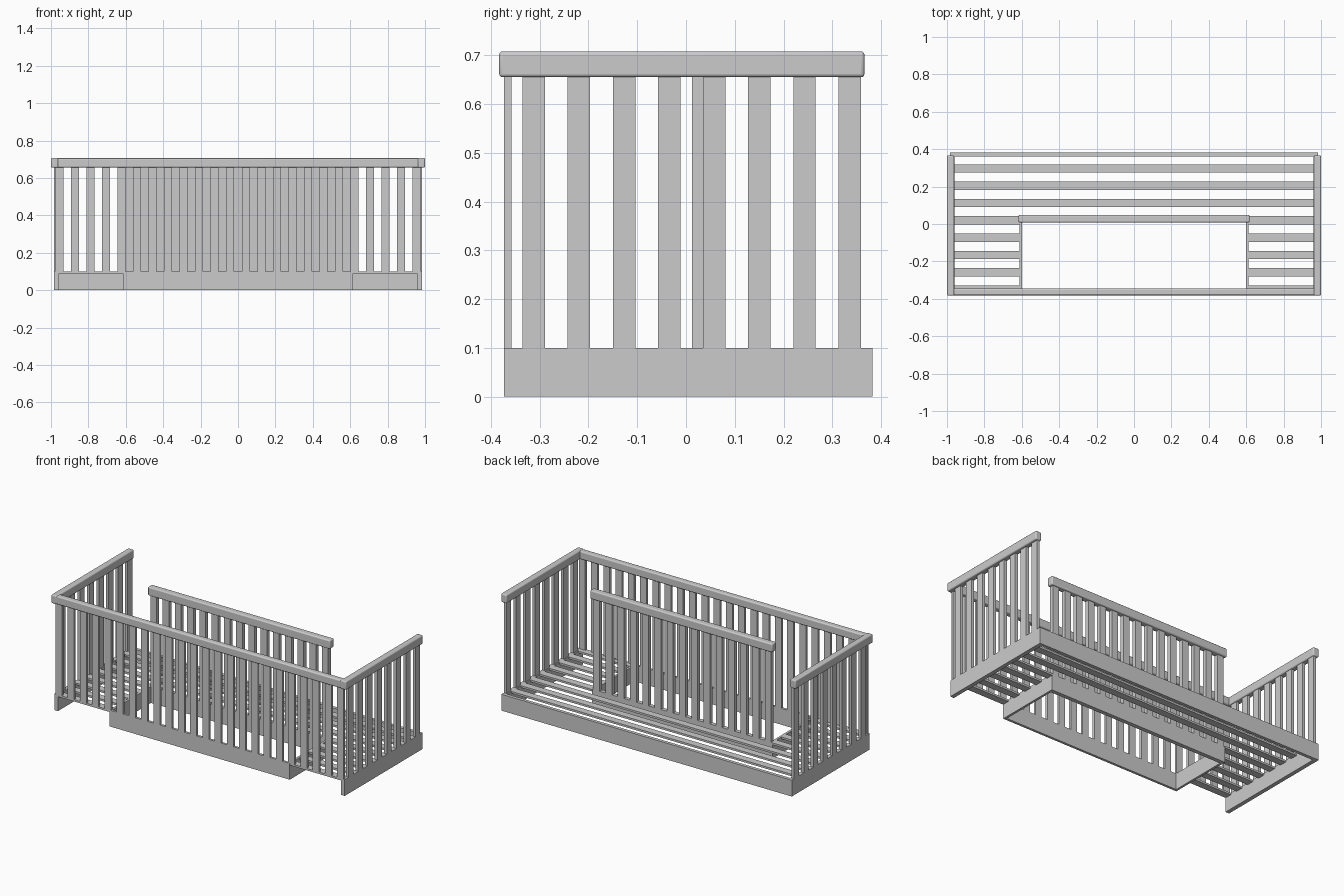
import bpy, bmesh

if "Cube" in bpy.data.objects:
    bpy.data.objects.remove(bpy.data.objects["Cube"])


def boxes(name, spans, bevel=0.0):
    """One object from a list of boxes ((x0, x1), (y0, y1), (z0, z1))."""
    bm = bmesh.new()
    for span in spans:
        verts = bmesh.ops.create_cube(bm, size=1)["verts"]
        for v in verts:
            for a in range(3):
                lo, hi = span[a]
                v.co[a] = (lo + hi) / 2 + v.co[a] * (hi - lo)
    mesh = bpy.data.meshes.new(name)
    bm.to_mesh(mesh)
    bm.free()
    obj = bpy.data.objects.new(name, mesh)
    bpy.context.collection.objects.link(obj)
    if bevel:
        mod = obj.modifiers.new("rounded_edges", "BEVEL")
        mod.width = bevel
        mod.segments = 3
        bpy.context.view_layer.objects.active = obj
        obj.select_set(True)
        bpy.ops.object.shade_smooth_by_angle()
        obj.select_set(False)
    return obj


def around(c, w):
    return (c - w / 2, c + w / 2)


SKIRT = (0, 0.1)
POST = (0.1, 0.66)
RAIL = (0.655, 0.708)
STEP = 0.0831

# Skirt boards: back, both ends, and the frame round the floor opening
boxes("back_skirt", [((-0.985, 0.985), (0.362, 0.382), SKIRT)])
boxes("opening_front_board", [((-0.612, 0.612), (-0.373, -0.358), SKIRT)])
boxes("opening_back_board", [((-0.612, 0.612), (0.012, 0.037), SKIRT)])

# Floor slats: full length at the back, short beside the opening
slat_y = [0.297 - 0.0925 * i for i in range(8)]
boxes("long_floor_slats", [((-0.965, 0.965), around(y, 0.044), (0.088, 0.1)) for y in slat_y[:3]])

# Front balusters and handrail
boxes("front_balusters", [(around((i - 11.5) * STEP, 0.043), (-0.373, -0.358), POST) for i in range(24)])
boxes("front_handrail", [((-0.998, 0.998), (-0.381, -0.345), (0.656, 0.706))], 0.007)

# Inner balusters and handrail behind the opening
boxes("inner_balusters", [(around((i - 7) * STEP, 0.043), (0.012, 0.037), POST) for i in range(15)])
boxes("inner_handrail", [((-0.618, 0.618), (0.008, 0.048), RAIL)], 0.007)

# Parts repeated on both ends
for side, s in (("left", -1), ("right", 1)):
    def sx(a, b):
        return tuple(sorted((s * a, s * b)))
    boxes(side + "_end_skirt", [(sx(0.96, 0.985), (-0.373, 0.382), SKIRT)])
    boxes(side + "_opening_board", [(sx(0.598, 0.612), (-0.36, 0.015), SKIRT)])
    boxes(side + "_short_floor_slats",
          [(sx(0.608, 0.965), around(y, 0.044), (0.088, 0.1)) for y in slat_y[3:]])
    boxes(side + "_balusters",
          [(sx(0.967, 0.985), around(0.3355 - 0.0925 * i, 0.046), POST) for i in range(8)])
    boxes(side + "_handrail", [(sx(0.961, 1.0), (-0.383, 0.366), RAIL)], 0.007)
